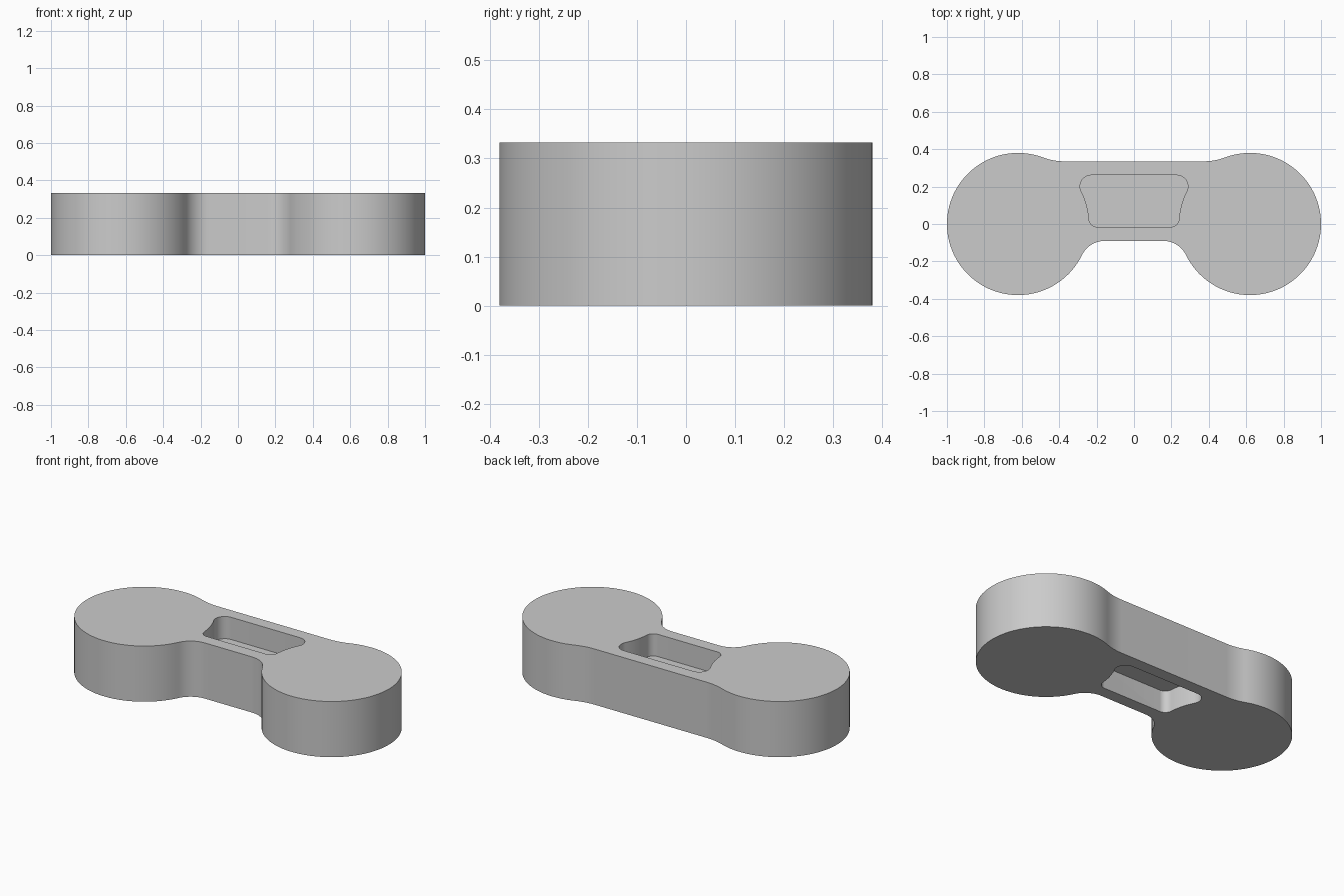
import bpy, bmesh
from math import atan2, cos, sin, sqrt, pi

if "Cube" in bpy.data.objects:
    bpy.data.objects.remove(bpy.data.objects["Cube"])

LOBE_X, LOBE_R = 0.62, 0.38      # round end lobes
HEIGHT, POCKET_DEPTH = 0.333, 0.133

grey = bpy.data.materials.new("plain_grey")
grey.use_nodes = True
colour = (0.6, 0.6, 0.6, 1)
grey.diffuse_color = colour
grey.node_tree.nodes["Principled BSDF"].inputs["Base Color"].default_value = colour


def arc(cx, cy, r, start, end, steps):
    angles = [start + (end - start) * i / steps for i in range(steps + 1)]
    return [(cx + r * cos(a), cy + r * sin(a)) for a in angles]


def fillet_centre(line_y, r, side):
    """Centre of a fillet touching a level line and the lobe circle."""
    cy = line_y + side * r
    return LOBE_X - sqrt((LOBE_R + r) ** 2 - cy ** 2), cy


def profile(low, up, lobe_steps):
    """Mirrored outline; low and up are (line height, fillet radius, side)."""
    lx, ly = fillet_centre(*low)
    ux, uy = fillet_centre(*up)
    half = arc(lx, ly, low[1], -low[2] * pi / 2, atan2(-ly, LOBE_X - lx), 14)
    half += arc(LOBE_X, 0, LOBE_R, atan2(ly, lx - LOBE_X),
                atan2(uy, ux - LOBE_X), lobe_steps)[1:-1]
    half += arc(ux, uy, up[1], atan2(-uy, LOBE_X - ux), -up[2] * pi / 2, 14)
    return half + [(-x, y) for x, y in reversed(half)]


def prism(name, points, z0, z1):
    bm = bmesh.new()
    face = bm.faces.new([bm.verts.new((x, y, z0)) for x, y in points])
    top = bmesh.ops.extrude_face_region(bm, geom=[face])["geom"]
    bmesh.ops.translate(bm, vec=(0, 0, z1 - z0),
                        verts=[v for v in top if isinstance(v, bmesh.types.BMVert)])
    bmesh.ops.recalc_face_normals(bm, faces=bm.faces)
    mesh = bpy.data.meshes.new(name)
    bm.to_mesh(mesh)
    bm.free()
    mesh.materials.append(grey)
    obj = bpy.data.objects.new(name, mesh)
    bpy.context.collection.objects.link(obj)
    return obj


# Two round lobes joined by a filleted bridge
body = prism("link_body", profile((-0.09, 0.138, -1), (0.335, 0.337, 1), 72), 0, HEIGHT)
bpy.context.view_layer.objects.active = body
body.select_set(True)

# Matching pockets above and below leave a thin web in the middle
pocket = profile((-0.016, 0.045, 1), (0.261, 0.06, -1), 12)
for name, z0, z1 in (("top_pocket", HEIGHT - POCKET_DEPTH, HEIGHT + 0.1),
                     ("bottom_pocket", -0.1, POCKET_DEPTH)):
    cutter = prism(name, pocket, z0, z1)
    cutter.hide_render = True
    cut = body.modifiers.new(name, "BOOLEAN")
    cut.operation, cut.solver, cut.object = "DIFFERENCE", "EXACT", cutter
    bpy.ops.object.modifier_apply(modifier=name)
    bpy.data.objects.remove(cutter)

bpy.ops.object.shade_smooth_by_angle(angle=pi / 6)
